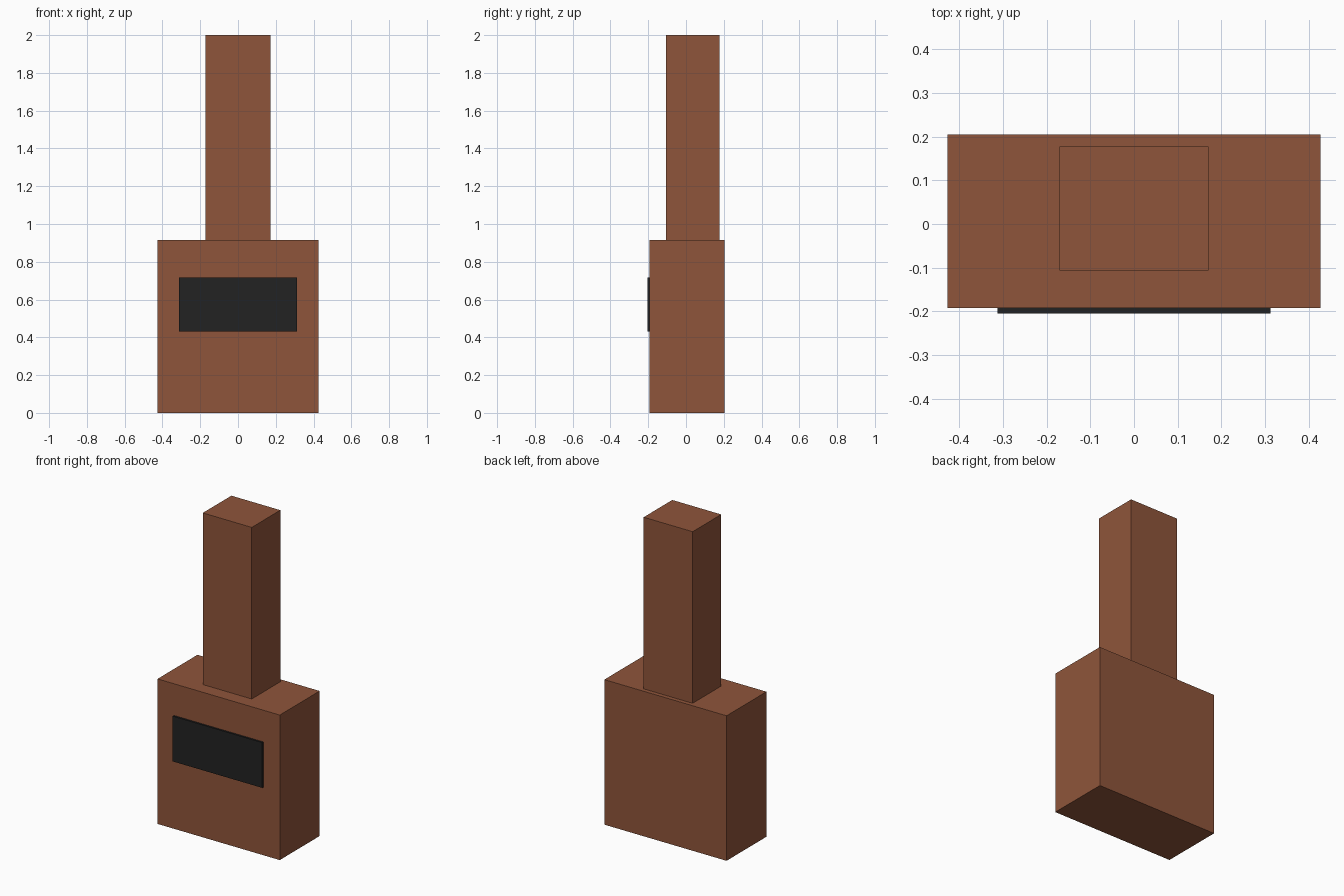
import bpy

if "Cube" in bpy.data.objects:
    bpy.data.objects.remove(bpy.data.objects["Cube"])


def material(name, color):
    mat = bpy.data.materials.new(name)
    mat.diffuse_color = (*color, 1.0)
    mat.use_nodes = True
    mat.node_tree.nodes["Principled BSDF"].inputs["Base Color"].default_value = mat.diffuse_color
    return mat


def box(name, low, high, mat):
    """Axis-aligned box spanning two opposite corners."""
    center = [(a + b) / 2 for a, b in zip(low, high)]
    size = [b - a for a, b in zip(low, high)]
    bpy.ops.mesh.primitive_cube_add(size=1, location=center)
    obj = bpy.context.object
    obj.name = name
    obj.scale = size
    bpy.ops.object.transform_apply(location=False, rotation=False, scale=True)
    obj.data.materials.append(mat)
    return obj


brick = material("brick brown", (0.275, 0.091, 0.043))
soot = material("soot black", (0.016, 0.016, 0.016))

# Fireplace body
box("fireplace_body", (-0.427, -0.193, 0.0), (0.427, 0.205, 0.916), brick)

# Chimney stack, set towards the back
box("chimney", (-0.171, -0.107, 0.916), (0.171, 0.178, 2.0), brick)

# Dark firebox opening plate on the front
box("firebox_opening", (-0.313, -0.205, 0.43), (0.313, -0.193, 0.716), soot)
